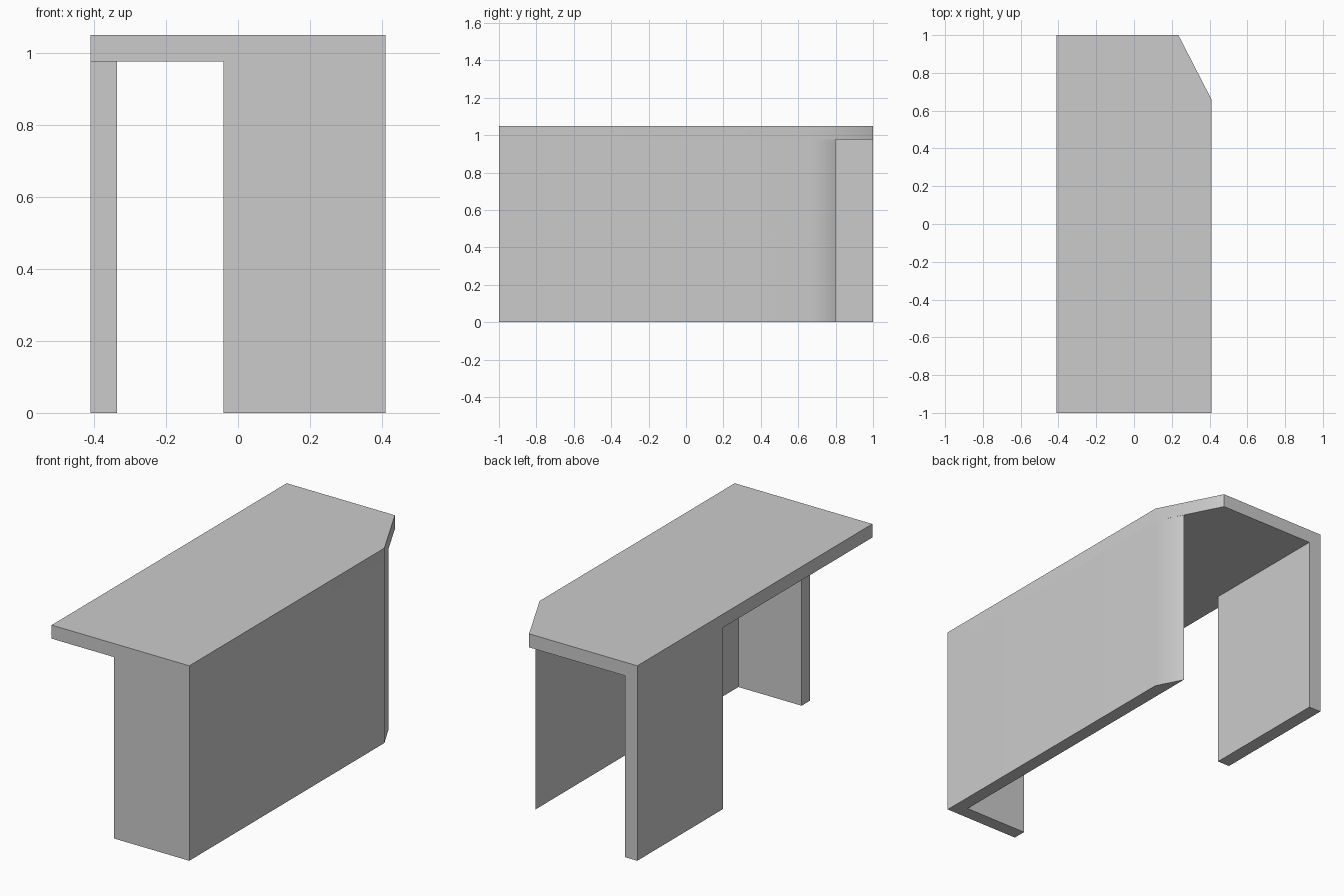
import bpy
import bmesh
from math import radians

if "Cube" in bpy.data.objects:
    bpy.data.objects.remove(bpy.data.objects["Cube"])

grey = bpy.data.materials.new("plain grey")
grey.use_nodes = True
colour = (0.6, 0.6, 0.6, 1)
grey.diffuse_color = colour
grey.node_tree.nodes["Principled BSDF"].inputs["Base Color"].default_value = colour

# Overall sizes
half_w, half_l, height, thick = 0.41, 1.0, 1.05, 0.073
under = height - thick
inner = half_w - thick


def slab(name, outline, z0, z1):
    """Extrude a counter-clockwise plan outline between two heights."""
    bm = bmesh.new()
    base = bm.faces.new([bm.verts.new((x, y, z0)) for x, y in outline])
    top = bmesh.ops.extrude_face_region(bm, geom=[base])["geom"]
    bmesh.ops.translate(bm, vec=(0, 0, z1 - z0),
                        verts=[v for v in top if isinstance(v, bmesh.types.BMVert)])
    bmesh.ops.recalc_face_normals(bm, faces=bm.faces)
    mesh = bpy.data.meshes.new(name)
    bm.to_mesh(mesh)
    bm.free()
    mesh.materials.append(grey)
    obj = bpy.data.objects.new(name, mesh)
    bpy.context.collection.objects.link(obj)
    # Soft shading across the shallow bend at the cut corner
    bpy.ops.object.select_all(action="DESELECT")
    obj.select_set(True)
    bpy.context.view_layer.objects.active = obj
    bpy.ops.object.shade_smooth_by_angle(angle=radians(30))
    weighted = obj.modifiers.new("even_shading", "WEIGHTED_NORMAL")
    weighted.keep_sharp = True
    return obj


def rectangle(x0, x1, y0, y1):
    return [(x0, y0), (x1, y0), (x1, y1), (x0, y1)]


# Worktop with one cut corner
slab("worktop", [(-half_w, -half_l), (half_w, -half_l), (half_w, 0.66),
                 (0.235, half_l), (-half_w, half_l)], under, height)

# Long side panel, its end trimmed along the cut corner
slab("side_panel", [(inner, -half_l), (half_w, -half_l), (half_w, 0.66),
                    (inner, 0.80)], 0, under)

# Short front panel and the leg panel at the opposite corner
slab("front_panel", rectangle(-0.04, inner, -half_l, thick - half_l), 0, under)
slab("leg_panel", rectangle(-half_w, -inner, 0.27, half_l), 0, under)
